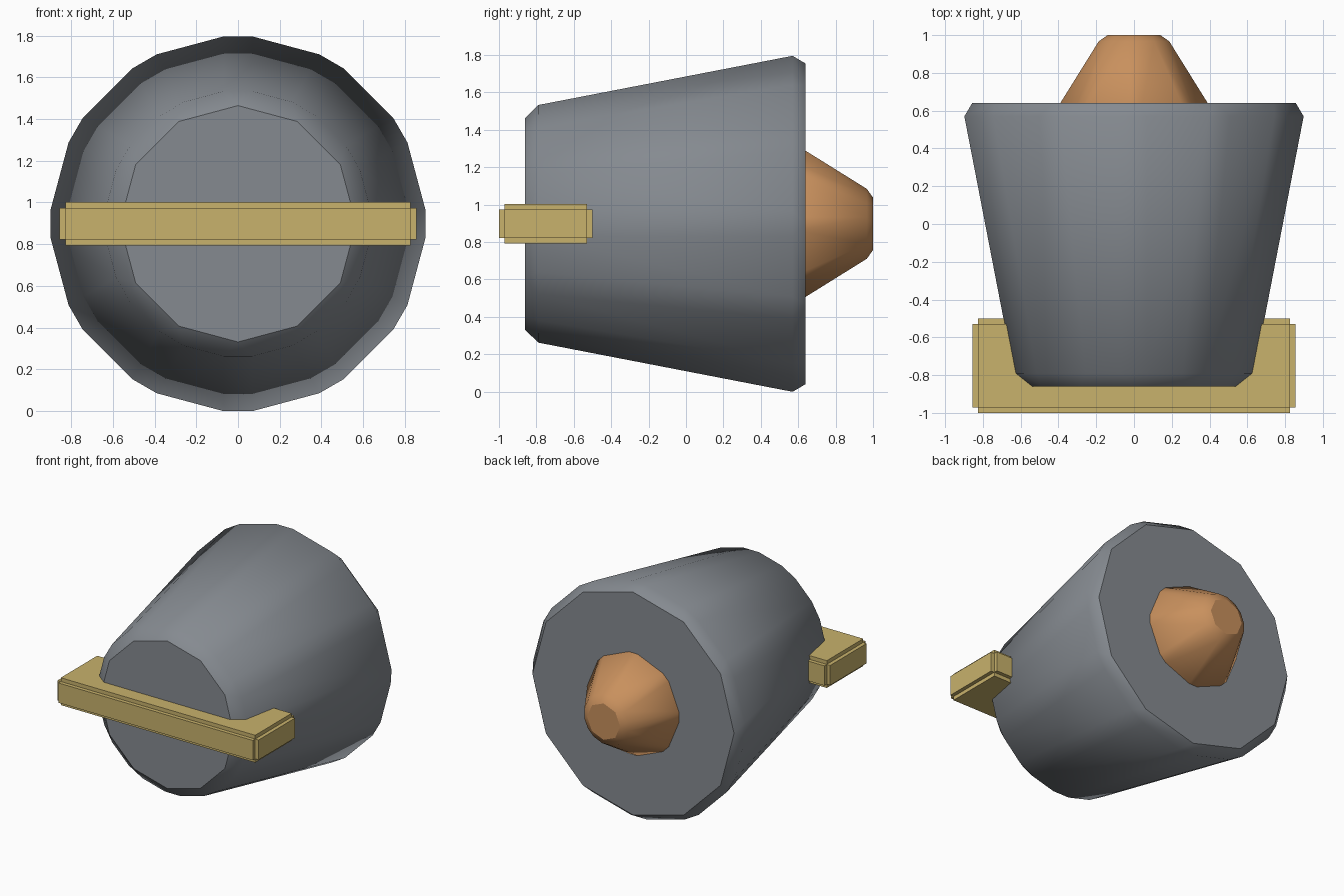
import bpy, bmesh, math
from mathutils import Matrix, Vector

cube = bpy.data.objects.get("Cube")
if cube:
    bpy.data.objects.remove(cube, do_unlink=True)

MID_Z = 0.8975  # height of the shared axis


def material(name, rgb):
    mat = bpy.data.materials.new(name)
    mat.use_nodes = True
    color = (*rgb, 1.0)
    mat.diffuse_color = color
    mat.node_tree.nodes["Principled BSDF"].inputs["Base Color"].default_value = color
    return mat


def add_object(name, bm, mat):
    bmesh.ops.recalc_face_normals(bm, faces=bm.faces)
    mesh = bpy.data.meshes.new(name)
    bm.to_mesh(mesh)
    bm.free()
    mesh.materials.append(mat)
    obj = bpy.data.objects.new(name, mesh)
    bpy.context.collection.objects.link(obj)
    return obj


def bevelled_cone(name, sides, front, back, bevel, mat, smooth_angle):
    """Tapered prism along y with every edge chamfered; ends are (y, radius)."""
    bm = bmesh.new()
    rings = []
    for y, radius in (front, back):
        ring = []
        for i in range(sides):
            a = math.tau * i / sides
            ring.append(bm.verts.new((radius * math.sin(a), y, MID_Z + radius * math.cos(a))))
        rings.append(ring)
        bm.faces.new(ring)
    for i in range(sides):
        j = (i + 1) % sides
        bm.faces.new((rings[0][i], rings[0][j], rings[1][j], rings[1][i]))
    bmesh.ops.recalc_face_normals(bm, faces=bm.faces)
    bmesh.ops.bevel(bm, geom=bm.edges[:], offset=bevel, offset_type='OFFSET',
                    segments=1, profile=0.5, affect='EDGES')
    bm.normal_update()
    # Smooth sides, crisp flat end caps
    for face in bm.faces:
        face.smooth = True
    for edge in bm.edges:
        cap = any(abs(f.normal.y) > 0.99 for f in edge.link_faces)
        if cap or edge.calc_face_angle(0) > math.radians(smooth_angle):
            edge.smooth = False
    return add_object(name, bm, mat)


def stepped_bar(name, size, center, step, mat):
    """Box whose edges are cut by a small square step."""
    bm = bmesh.new()
    core = Vector(size) - Vector((2 * step,) * 3)
    bmesh.ops.create_cube(bm, size=1, matrix=Matrix.Translation(center) @ Matrix.Diagonal((*core, 1)))
    bm.normal_update()
    for face in bm.faces[:]:
        normal = face.normal.copy()
        raised = bmesh.ops.extrude_discrete_faces(bm, faces=[face])["faces"][0]
        bmesh.ops.translate(bm, verts=raised.verts, vec=normal * step)
    return add_object(name, bm, mat)


grey = material("steel grey", (0.235, 0.255, 0.28))
orange = material("copper orange", (0.58, 0.28, 0.11))
gold = material("pale gold", (0.578, 0.445, 0.15))

# Tapered body, rear tip and front crossbar
bevelled_cone("body", 12, (-0.86, 0.64), (0.64, 0.93), 0.071, grey, 42)
bevelled_cone("rear_tip", 8, (0.56, 0.455), (1.0, 0.181), 0.038, orange, 46)
stepped_bar("front_crossbar", (1.71, 0.5, 0.21), (0, -0.75, MID_Z), 0.029, gold)
